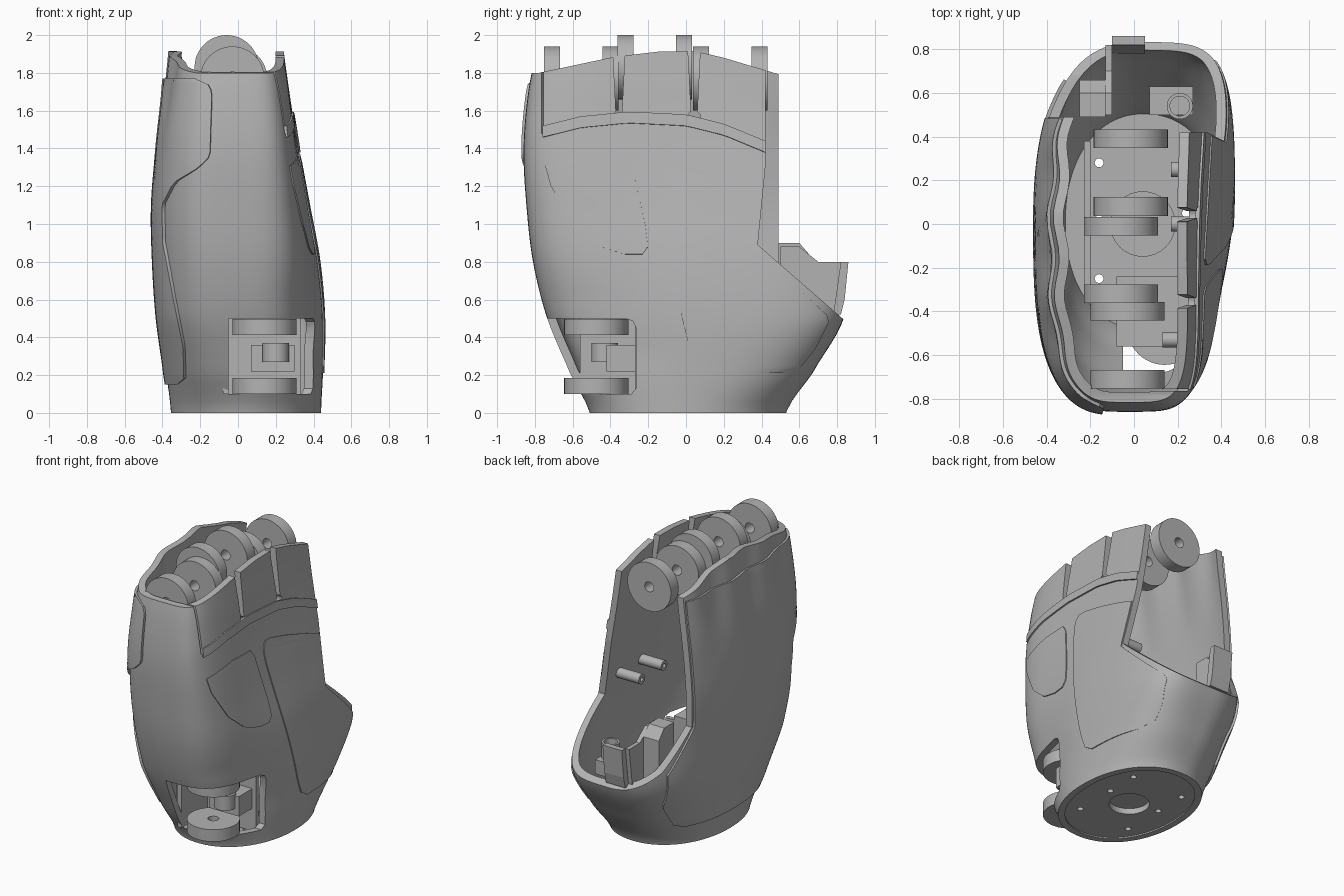
import bpy, bmesh, math
from mathutils import Matrix, Vector

cube = bpy.data.objects.get("Cube")
if cube:
    bpy.data.objects.remove(cube, do_unlink=True)

grey = bpy.data.materials.new("plain grey")
grey.use_nodes = True
grey.diffuse_color = (0.45, 0.45, 0.45, 1)
grey.node_tree.nodes["Principled BSDF"].inputs["Base Color"].default_value = (0.45, 0.45, 0.45, 1)


def finish(name, bm, fix=True):
    if fix:
        bmesh.ops.recalc_face_normals(bm, faces=bm.faces)
    mesh = bpy.data.meshes.new(name)
    bm.to_mesh(mesh)
    bm.free()
    mesh.materials.append(grey)
    ob = bpy.data.objects.new(name, mesh)
    bpy.context.collection.objects.link(ob)
    return ob


def activate(ob):
    bpy.ops.object.select_all(action='DESELECT')
    ob.select_set(True)
    bpy.context.view_layer.objects.active = ob


def smooth(ob):
    activate(ob)
    bpy.ops.object.shade_smooth_by_angle(angle=math.radians(35))


def thicken(ob, depth, offset=-1):
    mod = ob.modifiers.new("thickness", 'SOLIDIFY')
    mod.thickness, mod.offset = depth, offset
    activate(ob)
    bpy.ops.object.modifier_apply(modifier=mod.name)


def cut(ob, cutter):
    mod = ob.modifiers.new("cut", 'BOOLEAN')
    mod.operation, mod.solver, mod.object = 'DIFFERENCE', 'EXACT', cutter
    activate(ob)
    bpy.ops.object.modifier_apply(modifier=mod.name)
    bpy.data.objects.remove(cutter, do_unlink=True)


def prism(name, outline, x0, x1):
    """Side outline of (y, z) points, extruded along x."""
    bm = bmesh.new()
    face = bm.faces.new([bm.verts.new((x0, y, z)) for y, z in outline])
    new = bmesh.ops.extrude_face_region(bm, geom=[face])["geom"]
    bmesh.ops.translate(bm, vec=(x1 - x0, 0, 0), verts=[v for v in new if isinstance(v, bmesh.types.BMVert)])
    return finish(name, bm)


def box(name, x, y, z):
    return prism(name, [(y[0], z[0]), (y[1], z[0]), (y[1], z[1]), (y[0], z[1])], *x)


def wheel(name, radius, hole, width, centre, axis):
    """Ring with a centre hole; solid disc when hole is 0."""
    bm = bmesh.new()
    if hole:
        h = width / 2
        loop = [bm.verts.new((r, 0, z)) for r, z in ((hole, -h), (radius, -h), (radius, h), (hole, h))]
        edges = [bm.edges.new((loop[i], loop[(i + 1) % 4])) for i in range(4)]
        bmesh.ops.spin(bm, geom=loop + edges, cent=(0, 0, 0), axis=(0, 0, 1), angle=math.tau, steps=48)
        bmesh.ops.remove_doubles(bm, verts=bm.verts, dist=1e-4)
    else:
        bmesh.ops.create_cone(bm, cap_ends=True, segments=32, radius1=radius, radius2=radius, depth=width)
    turn = Vector((0, 0, 1)).rotation_difference(Vector(axis)).to_matrix().to_4x4()
    bmesh.ops.transform(bm, matrix=Matrix.Translation(centre) @ turn, verts=bm.verts)
    ob = finish(name, bm)
    smooth(ob)
    return ob


# Body surface: height, min x, max x, min y, max y
RINGS = [(0, -.355, .44, -.51, .53), (.2, -.38, .45, -.615, .665), (.5, -.42, .455, -.735, .835),
         (.8, -.44, .43, -.81, .85), (1.1, -.445, .375, -.845, .85), (1.4, -.42, .32, -.86, .84),
         (1.7, -.38, .272, -.835, .82), (2, -.35, .235, -.78, .8)]


def ramp(v, low, high):
    return min(max((v - low) / (high - low), 0), 1)


def dims(z):
    """Centre and half sizes of the section at a height."""
    i = max(i for i in range(len(RINGS) - 1) if RINGS[i][0] <= max(z, 0))
    a, b = RINGS[i], RINGS[i + 1]
    p, q = RINGS[max(i - 1, 0)], RINGS[min(i + 2, len(RINGS) - 1)]
    t = (z - a[0]) / (b[0] - a[0])
    x0, x1, y0, y1 = [.5 * (2 * a[k] + (b[k] - p[k]) * t + (2 * p[k] - 5 * a[k] + 4 * b[k] - q[k]) * t * t
                            + (3 * a[k] - p[k] - 3 * b[k] + q[k]) * t ** 3) for k in range(1, 5)]
    return (x0 + x1) / 2, (x1 - x0) / 2, (y0 + y1) / 2, (y1 - y0) / 2


def squareness(z, left, front):
    rise = ramp(z, 0, .5)
    if left:
        return 2.1 + (1 if front else 2) * rise + (2 if front else 1) * ramp(z, .6, 1.5)
    return 2.1 + (1 if front else .2) * rise


def surf(a, z, out=0):
    """Point on the body; angle 0 faces the front and grows towards +x."""
    cx, hx, cy, hy = dims(z)
    s, c = math.sin(a), -math.cos(a)
    n = squareness(z, s > 0, c < 0)
    x = cx + (hx + out) * math.copysign(abs(s) ** (2 / n), s)
    y = cy + (hy + out) * math.copysign(abs(c) ** (2 / n), c)
    if x > 0:
        t = ramp(-y, -.1, .5)
        x *= 1 - .18 * t * t * (3 - 2 * t) * max(0, 1 - z / 1.7) * ramp(z, 0, .33)
    # Soft knuckle ripples on the back of the hand
    x -= .014 * max(0, -s) ** 2 * ramp(z, 1.3, 1.8) * math.cos(math.tau * (y - .03) / .37)
    return x, y, z


def angle_y(y, z, side):
    _, _, cy, hy = dims(z)
    v = max(-1, min(1, (y - cy) / hy))
    return side * math.acos(-math.copysign(abs(v) ** (squareness(z, side > 0, v < 0) / 2), v))


def angle_x(x, z):
    cx, hx, _, _ = dims(z)
    return -math.asin(ramp(cx - x, 0, hx) ** (squareness(z, False, True) / 2))


def grid(name, rows, close=False):
    bm = bmesh.new()
    rows = [[bm.verts.new(p) for p in row] for row in rows]
    for low, high in zip(rows, rows[1:]):
        for j in range(len(low) - (not close)):
            k = (j + 1) % len(low)
            bm.faces.new((low[j], low[k], high[k], high[j]))
    return finish(name, bm, False)


def patch(name, rows, out, depth, cols=28):
    """Plate following the body, from rows of (angle, z) end pairs."""
    pts = []
    for (a0, z0), (a1, z1) in rows:
        pts.append([surf(a0 + (a1 - a0) * j / cols, z0 + (z1 - z0) * j / cols, out) for j in range(cols + 1)])
    ob = grid(name, pts)
    thicken(ob, depth)
    smooth(ob)


def lerp(table, z):
    for (z0, *a), (z1, *b) in zip(table, table[1:]):
        if z <= z1:
            t = (z - z0) / (z1 - z0)
            return [p + (q - p) * t for p, q in zip(a, b)]
    return table[-1][1:]


# Outer shell, hollow and open at the top and back
STEPS = 128
shell = grid("hand_shell", [[surf(math.tau * j / STEPS, -.04 + 2 * i / 40) for j in range(STEPS)]
                            for i in range(41)], True)
thicken(shell, .045)
cut(shell, box("base_cutter", (-1, 1), (-1, 1), (-1, 0)))
cut(shell, prism("top_cutter", [(-1.2, 1.8), (-.78, 1.8), (-.38, 1.885), (-.15, 1.912), (.05, 1.915),
                                (.2, 1.88), (.5, 1.79), (1.2, 1.6), (1.2, 3), (-1.2, 3)], -1, 1))
cut(shell, prism("back_cutter", [(.38, .89), (.84, .49), (1.2, .18), (1.2, 2.5), (.42, 2.5), (.42, 1.3)], -.02, 1))
cut(shell, prism("rear_cutter", [(.49, .9), (.68, .63), (.84, .49), (1.2, .18), (1.2, 2.5), (.49, 2.5)], -1, 0))
cut(shell, prism("thumb_cutter", [(-1.2, .1), (-.29, .1), (-.265, .13), (-.265, .45), (-.28, .485),
                                  (-.32, .5), (-1.2, .5)], -.05, 1))
# Tapered slots between the finger flaps
for y in (-.355, .043):
    cut(shell, prism("slot_cutter", [(y - .015, 1.57), (y + .015, 1.57), (y + .03, 1.88),
                                     (y + .06, 2.2), (y - .06, 2.2), (y - .03, 1.88)], .05, 1))
    cut(shell, wheel("slot_end_cutter", .034, 0, 1, (.6, y, 1.565), (1, 0, 0)))
cut(shell, box("edge_cutter", (.05, 1), (-.765, -.755), (1.48, 2.5)))
smooth(shell)

# Raised cover over the back of the hand: height, front edge x, rear edge y
EDGE = [(.15, -.31, .42), (.18, -.275, .5), (.35, -.28, .62), (.6, -.33, .65), (.9, -.385, .475),
        (1.1, -.39, .475), (1.22, -.33, .475), (1.3, -.2, .475), (1.36, -.145, .475),
        (1.7, -.135, .475), (1.75, -.16, .475), (1.77, -.22, .475)]
rows = []
for i in range(55):
    z = .15 + 1.62 * i / 54
    x, y = lerp(EDGE, z)
    rows.append(((angle_y(y, z, -1), z), (angle_x(x, z), z)))
patch("back_cover", rows, .016, .026, 40)

# Inlaid side panels: height, front edge y, rear edge y
PANELS = {
    "small_side_panel": [(.84, -.32, -.23), (.88, -.45, -.2), (1, -.59, -.215), (1.2, -.71, -.26),
                         (1.31, -.74, -.285), (1.36, -.5, -.32)],
    "large_side_panel": [(.21, .12, .5), (.24, .06, .6), (.34, .02, .68), (.5, -.02, .76), (.87, -.11, .37),
                         (1.22, -.18, .4), (1.32, -.19, .1), (1.37, -.16, -.1)],
}
for name, table in PANELS.items():
    z0, z1 = table[0][0], table[-1][0]
    rows = []
    for i in range(31):
        z = z0 + (z1 - z0) * i / 30
        ya, yb = lerp(table, z)
        rows.append(((angle_y(ya, z, 1), z), (angle_y(yb, z, 1), z)))
    patch(name, rows, .007, .017)

# Arched ridge below the flaps: y, height
ARCH = [(-.75, 1.46), (-.55, 1.51), (-.3, 1.535), (0, 1.52), (.2, 1.47), (.415, 1.38)]
rows = []
for i in range(31):
    y = -.75 + 1.165 * i / 30
    z = lerp(ARCH, y)[0]
    rows.append(((angle_y(y, z + .06, 1), z + .06), (angle_y(y, z, 1), z)))
patch("knuckle_ridge", rows, .01, .02, 4)

# Finger wheels and thumb wheels
for y, x, z in ((-.71, -.03, 1.77), (-.4, -.03, 1.77), (-.32, -.06, 1.83),
                (-.01, -.06, 1.83), (.08, -.015, 1.77), (.39, -.015, 1.77)):
    wheel("finger_wheel", .17, .035, .085, (x, y, z), (0, 1, 0))
for z in (.142, .455):
    wheel("thumb_wheel", .17, .035, .085, (.14, -.475, z), (0, 0, 1))

# Thumb bracket inside the lower opening
box("thumb_back_wall", (-.06, .33), (-.27, -.24), (.06, .5))
box("thumb_side_wall", (-.08, -.05), (-.56, -.24), (.1, .5))
box("thumb_roof", (-.08, .26), (-.56, -.24), (.5, .53))
box("thumb_arm", (.07, .3), (-.42, -.26), (.22, .36))
wheel("thumb_boss", .07, .035, .1, (.2, -.43, .32), (0, 0, 1))

# Wrist floor with a round recess and screw holes
rim = [surf(math.tau * j / 64, .03, -.02) for j in range(64)]
floor = grid("wrist_floor", [[(.04 + (x - .04) * k, y * k, z) for x, y, z in rim] for k in (.1, 1)], True)
thicken(floor, .04, 0)
cut(floor, wheel("recess_cutter", .13, 0, .5, (.04, 0, 0), (0, 0, 1)))
for x in (-.16, .24):
    for y in (-.25, .05, .28):
        cut(floor, wheel("screw_cutter", .02, 0, .5, (x, y, 0), (0, 0, 1)))
wheel("wrist_recess_cap", .15, 0, .03, (.04, 0, .065), (0, 0, 1))

# Inner parts: stepped block and tab behind the wrist rim, motor plate, pins, sensor
prism("rim_block", [(.49, .9), (.6, .9), (.66, .83), (.66, .45), (.49, .45)], -.25, -.13)
prism("rim_wall", [(.5, .88), (.6, .88), (.7, .8), (.82, .8), (.78, .5), (.5, .5)], -.13, -.1)
prism("rim_tab", [(.82, .8), (.86, .8), (.84, .6), (.82, .52), (.78, .52)], -.1, .05)
box("motor_plate", (-.23, -.2), (-.36, .38), (.07, .6))
for x, y in ((.26, .25), (.26, 0), (.22, -.53)):
    wheel("pin", .035, .015, .18, (x, y, 1), (1, 0, 0))
box("sensor_mount", (.07, .27), (.5, .63), (.45, .55))
wheel("sensor_boss", .06, .045, .12, (.21, .54, .6), (0, 0, 1))
